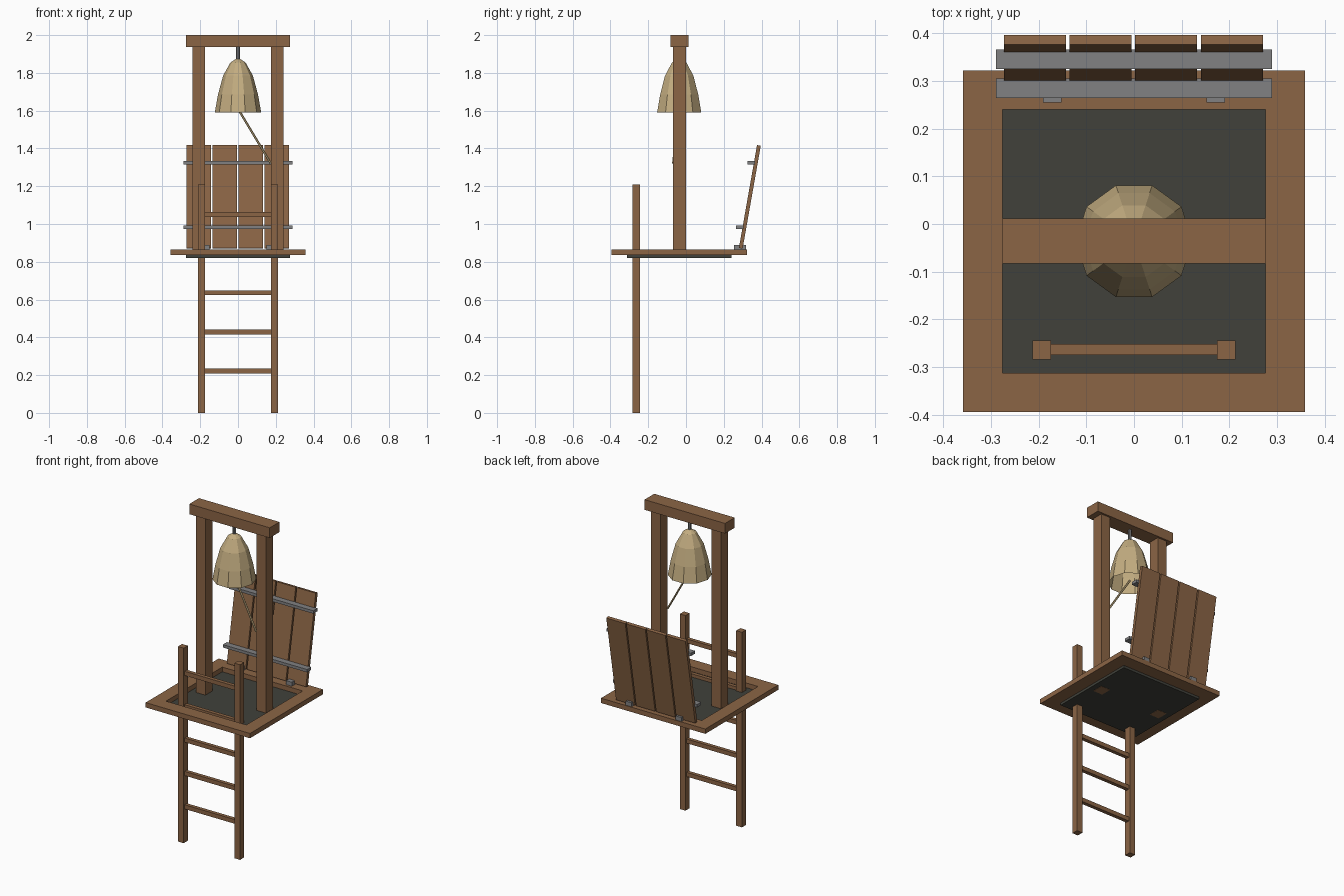
import bpy, bmesh, math
from mathutils import Vector, Matrix

if "Cube" in bpy.data.objects:
    bpy.data.objects.remove(bpy.data.objects["Cube"])


def material(name, rgb):
    m = bpy.data.materials.new(name)
    m.diffuse_color = (*rgb, 1)
    m.use_nodes = True
    m.node_tree.nodes["Principled BSDF"].inputs["Base Color"].default_value = m.diffuse_color
    return m


WOOD = material("brown wood", (0.26, 0.13, 0.06))
IRON = material("grey iron", (0.22, 0.22, 0.225))
BRASS = material("pale brass", (0.55, 0.42, 0.22))
DARK = material("dark hatch", (0.052, 0.053, 0.043))


def finish(name, bm, mat):
    me = bpy.data.meshes.new(name)
    bm.to_mesh(me)
    bm.free()
    me.materials.append(mat)
    ob = bpy.data.objects.new(name, me)
    bpy.context.collection.objects.link(ob)
    return ob


def box(name, x, y, z, mat, xf=None):
    """Box from (min, max) pairs, with an optional transform."""
    bm = bmesh.new()
    bmesh.ops.create_cube(bm, size=1)
    for v in bm.verts:
        v.co = Vector([(a + b) / 2 + c * (b - a) for c, (a, b) in zip(v.co, (x, y, z))])
    if xf:
        bm.transform(xf)
    return finish(name, bm, mat)


def rod(name, a, b, r, sides, mat):
    """Cylinder between two points."""
    a, b = Vector(a), Vector(b)
    bm = bmesh.new()
    bmesh.ops.create_cone(bm, cap_ends=True, segments=sides, radius1=r, radius2=r, depth=(b - a).length)
    rot = (b - a).to_track_quat('Z', 'Y').to_matrix().to_4x4()
    bm.transform(Matrix.Translation((a + b) / 2) @ rot)
    return finish(name, bm, mat)


# Square hatch frame with an opening
bm = bmesh.new()
corners = ((-1, -1), (1, -1), (1, 1), (-1, 1))
rings = [[bm.verts.new((h * sx, -0.036 + h * sy, z)) for sx, sy in corners]
         for h, z in ((0.358, 0.835), (0.358, 0.865), (0.276, 0.865), (0.276, 0.835))]
for k in range(4):
    p, q = rings[k], rings[(k + 1) % 4]
    for i in range(4):
        j = (i + 1) % 4
        bm.faces.new((p[i], p[j], q[j], q[i]))
finish("hatch_frame", bm, WOOD)

# Dark plate filling the opening
box("hatch_opening", (-0.276, 0.276), (-0.312, 0.24), (0.82, 0.836), DARK)

# Bell posts, ladder stiles and door hinges, left and right
for side, s in (("left", -1), ("right", 1)):
    def span(a, b):
        return tuple(sorted((s * a, s * b)))
    box(f"{side}_bell_post", span(0.175, 0.24), (-0.07, 0.0), (0.819, 1.945), WOOD)
    box(f"{side}_ladder_stile", span(0.174, 0.213), (-0.284, -0.244), (0, 1.21), WOOD)
    box(f"{side}_door_hinge", span(0.152, 0.191), (0.255, 0.318), (0.862, 0.89), IRON)

# Ladder rungs
for i in range(5):
    z = 0.222 + 0.207 * i
    box(f"ladder_rung_{i + 1}", (-0.18, 0.18), (-0.275, -0.252), (z - 0.013, z + 0.013), WOOD)

# Cross beam and bell hanger
box("bell_beam", (-0.276, 0.276), (-0.083, 0.012), (1.937, 2.0), WOOD)
rod("bell_hanger", (0, -0.036, 1.86), (0, -0.036, 1.94), 0.01, 8, IRON)

# Ten-sided open bell
bm = bmesh.new()
rings = [[bm.verts.new((r * math.cos(math.tau * i / 10), -0.036 + r * math.sin(math.tau * i / 10), z))
          for i in range(10)]
         for r, z in ((0.123, 1.59), (0.106, 1.685), (0.079, 1.785), (0.04, 1.855), (0.012, 1.873))]
for p, q in zip(rings, rings[1:]):
    for i in range(10):
        j = (i + 1) % 10
        bm.faces.new((p[i], p[j], q[j], q[i]))
bm.faces.new(rings[-1])
finish("bell", bm, BRASS)

# Pull rope
rod("bell_rope", (0, -0.036, 1.61), (0.173, -0.068, 1.322), 0.006, 6, BRASS)

# Open hatch door: four planks leaning back
lean = Matrix.Translation((0, 0.28, 0.873)) @ Matrix.Rotation(math.radians(-10), 4, 'X')
for i in range(4):
    x = -0.273 + 0.1377 * i
    box(f"door_plank_{i + 1}", (x, x + 0.13), (0, 0.02), (0, 0.553), WOOD, lean)

# Iron straps across the door
for name, y, z in (("lower", 0.264, 0.983), ("upper", 0.325, 1.324)):
    box(f"{name}_door_strap", (-0.289, 0.289), (y, y + 0.041), (z - 0.009, z + 0.009), IRON)
